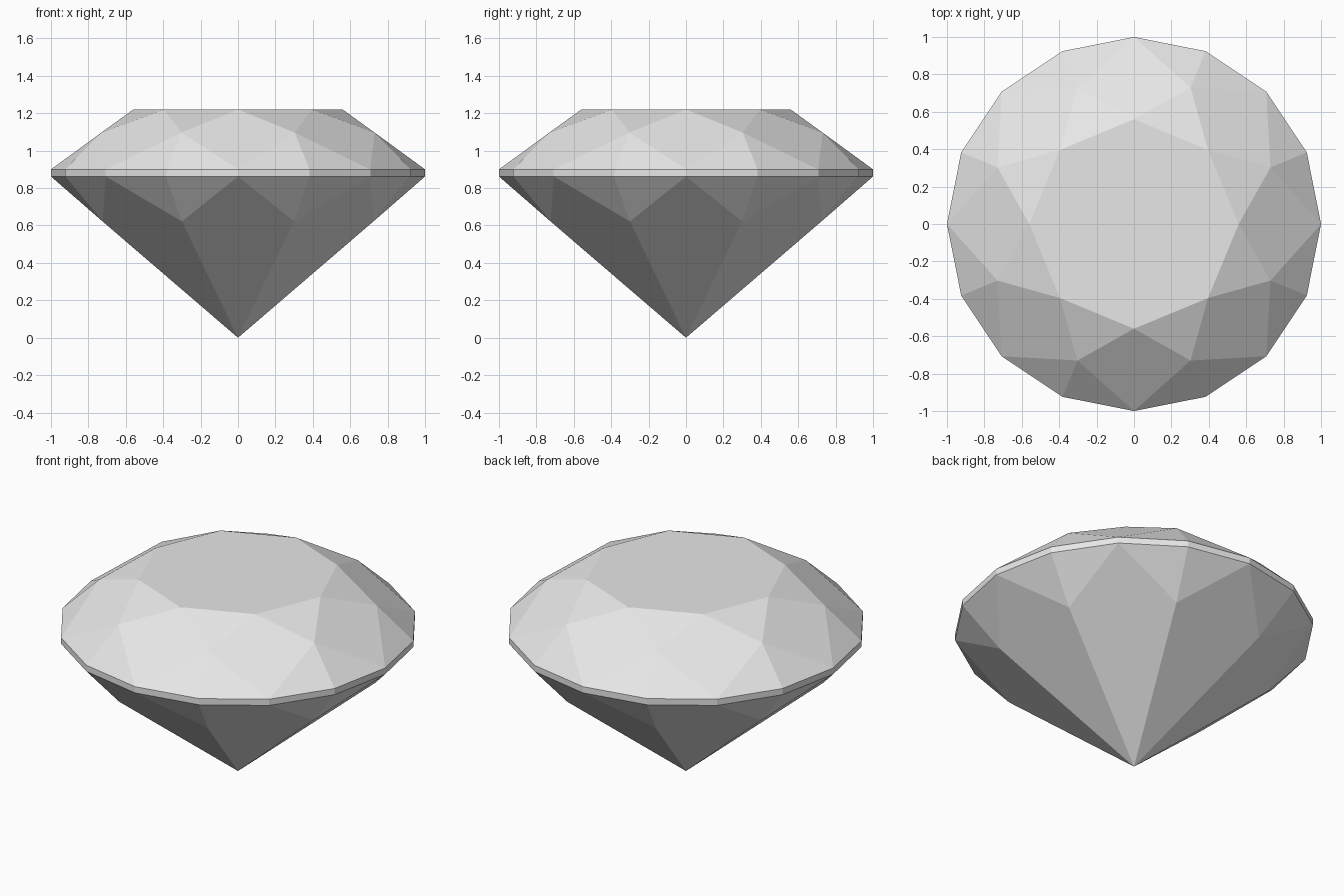
import bpy
import bmesh
from math import cos, sin, pi

cube = bpy.data.objects.get("Cube")
if cube:
    bpy.data.objects.remove(cube, do_unlink=True)

# Single neutral colour
grey = bpy.data.materials.new("light grey")
grey.use_nodes = True
colour = (0.8, 0.8, 0.8, 1)
grey.diffuse_color = colour
grey.node_tree.nodes["Principled BSDF"].inputs["Base Color"].default_value = colour

bm = bmesh.new()
STEP = pi / 8  # sixteen girdle corners


def ring(radius, z, count, offset=0.0):
    """Ring of corners; offset is a fraction of the spacing."""
    turn = 2 * pi / count
    return [bm.verts.new((radius * cos((i + offset) * turn),
                          radius * sin((i + offset) * turn), z))
            for i in range(count)]


table = ring(0.56, 1.22, 8)
crown = ring(0.79, 1.097, 8, 0.5)
girdle_top = ring(1.0, 0.9, 16)
girdle_low = ring(1.0, 0.862, 16)
pavilion = ring(0.784, 0.622, 8, 0.5)
culet = bm.verts.new((0, 0, 0))

# Flat table
bm.faces.new(table)

# Girdle band
for i in range(16):
    j = (i + 1) % 16
    bm.faces.new((girdle_low[i], girdle_low[j], girdle_top[j], girdle_top[i]))

for i in range(8):
    j = (i + 1) % 8
    # Star and kite facets of the crown
    bm.faces.new((table[i], crown[i], table[j]))
    bm.faces.new((table[i], crown[i - 1], girdle_top[2 * i], crown[i]))
    # Main facets of the pavilion
    bm.faces.new((culet, pavilion[i], girdle_low[2 * i], pavilion[i - 1]))
    # Paired facets beside the girdle, above and below
    for rim, mid in ((girdle_top, crown[i]), (girdle_low, pavilion[i])):
        a, b, c = rim[2 * i], rim[2 * i + 1], rim[2 * j]
        bm.faces.new((a, b, mid))
        bm.faces.new((b, c, mid))

bmesh.ops.recalc_face_normals(bm, faces=bm.faces[:])
mesh = bpy.data.meshes.new("cut_gem")
bm.to_mesh(mesh)
bm.free()
mesh.materials.append(grey)
gem = bpy.data.objects.new("cut_gem", mesh)
bpy.context.collection.objects.link(gem)
